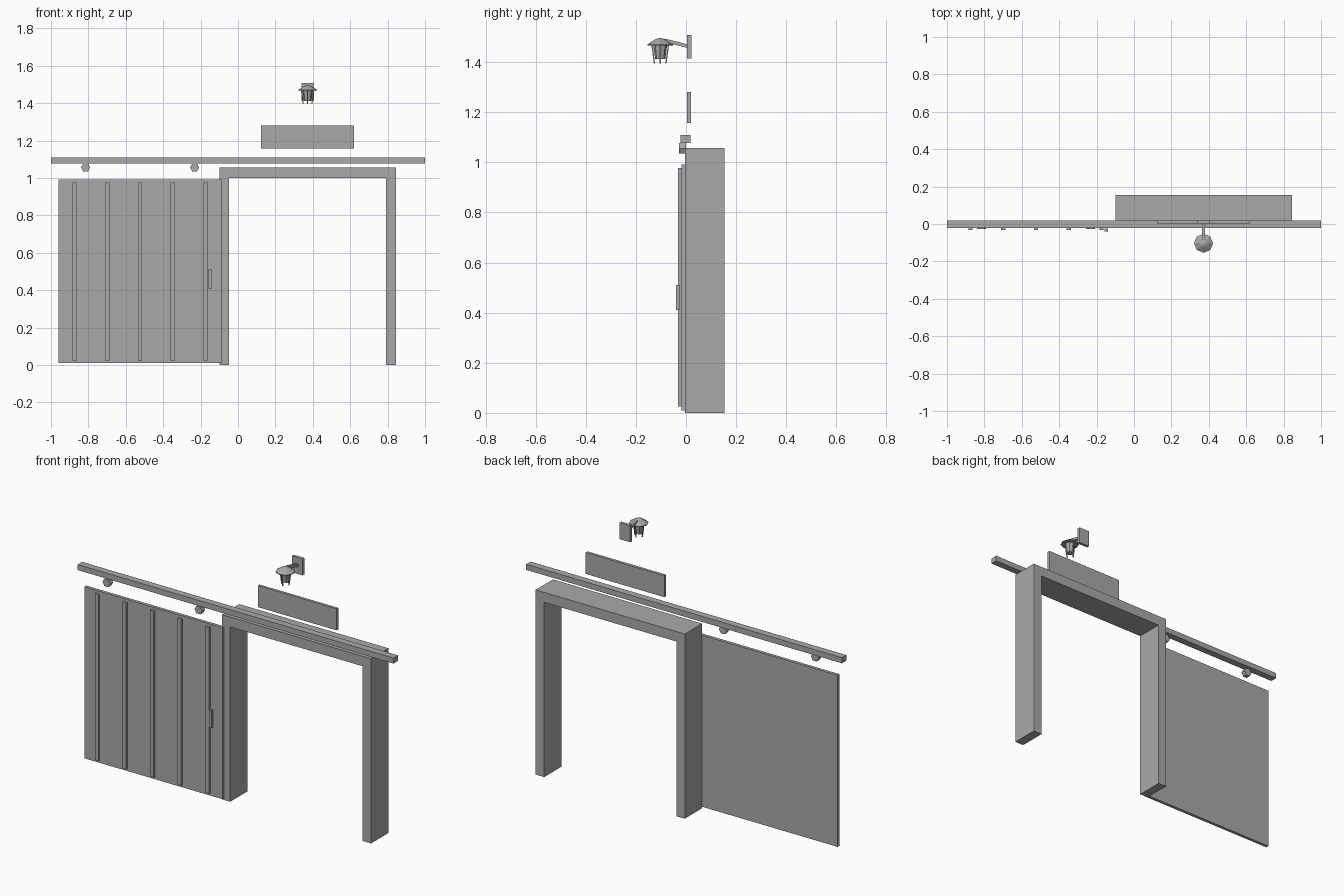
import bpy, bmesh, math
from mathutils import Vector

if "Cube" in bpy.data.objects:
    bpy.data.objects.remove(bpy.data.objects["Cube"])

grey = bpy.data.materials.new("plain grey")
grey.diffuse_color = (0.4, 0.4, 0.4, 1)
grey.use_nodes = True
grey.node_tree.nodes["Principled BSDF"].inputs["Base Color"].default_value = grey.diffuse_color


def finish(name, bm):
    bmesh.ops.recalc_face_normals(bm, faces=bm.faces[:])
    me = bpy.data.meshes.new(name)
    bm.to_mesh(me)
    bm.free()
    me.materials.append(grey)
    ob = bpy.data.objects.new(name, me)
    bpy.context.collection.objects.link(ob)
    return ob


def box(name, x, y, z):
    """Box from (min, max) pairs."""
    bm = bmesh.new()
    bmesh.ops.create_cube(bm, size=1)
    for v in bm.verts:
        v.co = [(a + b) / 2 + c * (b - a) for (a, b), c in zip((x, y, z), v.co)]
    return finish(name, bm)


def prism(name, outline, y0, y1):
    """Extrude an x-z outline along y."""
    bm = bmesh.new()
    face = bm.faces.new([bm.verts.new((x, y0, z)) for x, z in outline])
    new = bmesh.ops.extrude_face_region(bm, geom=[face])["geom"]
    bmesh.ops.translate(bm, vec=(0, y1 - y0, 0),
                        verts=[g for g in new if isinstance(g, bmesh.types.BMVert)])
    return finish(name, bm)


def lathe(name, x, y, profile, sides):
    """Closed faceted solid from (radius, z) rings."""
    bm = bmesh.new()
    rings = [[bm.verts.new((x + r * math.cos(math.tau * i / sides),
                            y + r * math.sin(math.tau * i / sides), z))
              for i in range(sides)] for r, z in profile]
    for a, b in zip(rings, rings[1:]):
        for i in range(sides):
            j = (i + 1) % sides
            bm.faces.new((a[i], a[j], b[j], b[i]))
    bm.faces.new(rings[0])
    bm.faces.new(rings[-1])
    return finish(name, bm)


def bar(name, p, q, width, height):
    """Square bar between two points."""
    p, q = Vector(p), Vector(q)
    bm = bmesh.new()
    bmesh.ops.create_cube(bm, size=1)
    rot = (q - p).to_track_quat('Z', 'X')
    for v in bm.verts:
        v.co = (p + q) / 2 + rot @ Vector((v.co.x * height, v.co.y * width,
                                           v.co.z * (q - p).length))
    return finish(name, bm)


# Doorway surround
prism("door_frame", [(-0.10, 0), (-0.047, 0), (-0.047, 1.0), (0.79, 1.0),
                     (0.79, 0), (0.845, 0), (0.845, 1.057), (-0.10, 1.057)],
      -0.003, 0.154)

# Sliding door with battens and handle
box("sliding_door", (-0.96, -0.085), (-0.018, 0), (0.01, 0.992))
for i in range(5):
    x = -0.874 + 0.175 * i
    box("door_batten", (x - 0.011, x + 0.011), (-0.031, -0.016), (0.025, 0.977))
box("door_handle", (-0.157, -0.14), (-0.04, -0.024), (0.41, 0.51))

# Rail and hexagonal rollers
box("slide_rail", (-1, 1), (-0.022, 0.018), (1.078, 1.11))
for x in (-0.815, -0.232):
    prism("roller", [(x + 0.0245 * math.cos(math.pi * k / 3),
                      1.056 + 0.0245 * math.sin(math.pi * k / 3)) for k in range(6)],
          -0.027, 0)

# Sign board
box("sign_board", (0.123, 0.621), (0.004, 0.02), (1.157, 1.28))

# Wall lantern
lx, ly = 0.372, -0.103
box("lamp_wall_plate", (0.339, 0.406), (0.004, 0.021), (1.414, 1.508))
bar("lamp_arm", (lx, -0.085, 1.487), (lx, 0.006, 1.464), 0.016, 0.014)
lathe("lamp_cap", lx, ly, [(0.051, 1.467), (0.051, 1.471), (0.02, 1.491), (0.005, 1.496)], 8)
lathe("lamp_glass", lx, ly, [(0.02, 1.412), (0.028, 1.469)], 8)
for k in range(4):
    c, s = math.cos(math.pi * k / 2), math.sin(math.pi * k / 2)
    bar("lamp_post", (lx + 0.023 * c, ly + 0.023 * s, 1.395),
        (lx + 0.033 * c, ly + 0.033 * s, 1.471), 0.005, 0.005)
